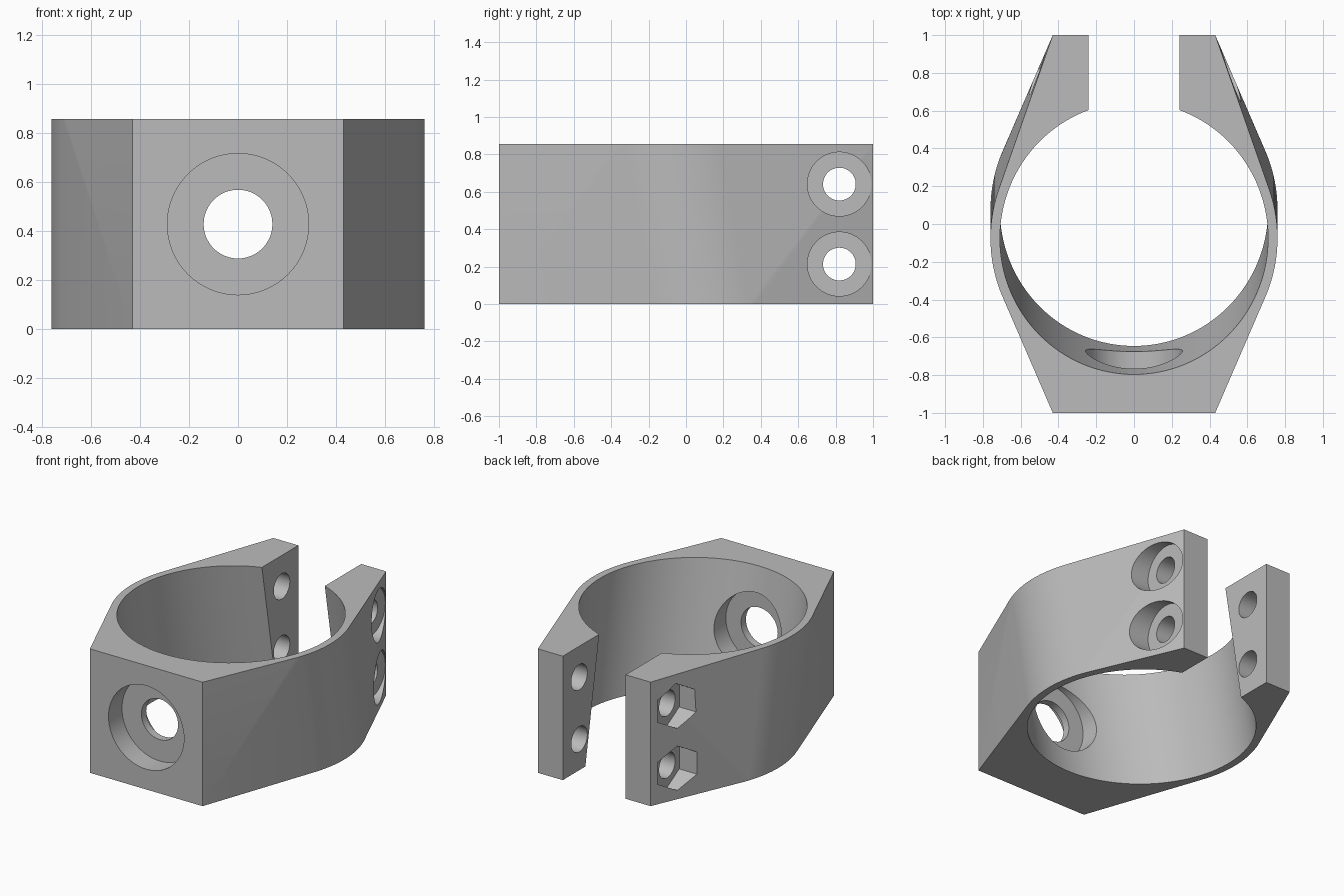
import bpy, bmesh, math
from mathutils import Matrix, Vector

HEIGHT = 0.855
MID = HEIGHT / 2
SHEAR = math.tan(math.radians(10))      # lean of the ring
STRETCH = 1 / math.cos(math.radians(10))

if "Cube" in bpy.data.objects:
    bpy.data.objects.remove(bpy.data.objects["Cube"])

grey = bpy.data.materials.new("plain grey")
grey.use_nodes = True
colour = (0.5, 0.5, 0.5, 1)
grey.diffuse_color = colour
grey.node_tree.nodes["Principled BSDF"].inputs["Base Color"].default_value = colour


def make_object(name, bm):
    bmesh.ops.recalc_face_normals(bm, faces=bm.faces)
    mesh = bpy.data.meshes.new(name)
    bm.to_mesh(mesh)
    bm.free()
    mesh.materials.append(grey)
    obj = bpy.data.objects.new(name, mesh)
    bpy.context.collection.objects.link(obj)
    return obj


def ring_point(radius, angle, z):
    """Point on the leaning cylinder at height z."""
    return Vector((radius * math.cos(angle),
                   radius * STRETCH * math.sin(angle) - SHEAR * (z - MID), z))


def cylinder(name, radius, start, end, sides=64, turn=0.0):
    """Straight cylinder or prism between two points."""
    start, end = Vector(start), Vector(end)
    axis = end - start
    bm = bmesh.new()
    place = (Matrix.Translation((start + end) / 2)
             @ axis.to_track_quat('Z', 'Y').to_matrix().to_4x4()
             @ Matrix.Rotation(turn, 4, 'Z'))
    bmesh.ops.create_cone(bm, cap_ends=True, segments=sides, radius1=radius,
                          radius2=radius, depth=axis.length, matrix=place)
    return make_object(name, bm)


# Clamp body: hull of the leaning ring and the flat front and back ends
SEGMENTS = 128
angles = [2 * math.pi * i / SEGMENTS for i in range(SEGMENTS)]
bm = bmesh.new()
for z in (0, HEIGHT):
    for a in angles:
        bm.verts.new(ring_point(0.76, a, z))
    for x in (-0.43, 0.43):
        for y in (-1, 1):
            bm.verts.new((x, y, z))
hull = bmesh.ops.convex_hull(bm, input=bm.verts)
loose = [v for v in bm.verts if not v.link_faces]
bmesh.ops.delete(bm, geom=loose, context='VERTS')
bmesh.ops.dissolve_limit(bm, angle_limit=math.radians(0.05),
                         verts=bm.verts, edges=bm.edges)
body = make_object("clamp_body", bm)

# Leaning bore
bm = bmesh.new()
loops = [[bm.verts.new(ring_point(0.71, a, z)) for a in angles]
         for z in (-0.2, HEIGHT + 0.2)]
for i in range(SEGMENTS):
    j = (i + 1) % SEGMENTS
    bm.faces.new((loops[0][i], loops[0][j], loops[1][j], loops[1][i]))
for loop in loops:
    bm.faces.new(loop)
cutters = [make_object("bore_cutter", bm)]

# Slot between the two back flanges
bm = bmesh.new()
bmesh.ops.create_cube(bm, size=1, matrix=Matrix.Translation((0, 0.8, MID))
                      @ Matrix.Diagonal((0.48, 1.2, 2, 1)))
cutters.append(make_object("slot_cutter", bm))

# Front hole with a recess on each side
cutters += [
    cylinder("front_hole_cutter", 0.14, (0, -1.2, MID), (0, -0.3, MID)),
    cylinder("front_recess_cutter", 0.288, (0, -1.2, MID), (0, -0.853, MID)),
    cylinder("inner_recess_cutter", 0.256, (0, -0.80, MID), (0, -0.3, MID)),
]

# Flange bolt holes, round seats on +x and hexagonal nut pockets on -x
for z in (HEIGHT * 0.25, HEIGHT * 0.75):
    y = 0.82
    cutters += [
        cylinder("bolt_hole_cutter", 0.0875, (-1, y, z), (1, y, z)),
        cylinder("bolt_seat_cutter", 0.171, (0.43, y, z), (1, y, z)),
    ]
    pocket = cylinder("nut_pocket_cutter", 0.153, (-1, y, z), (-0.43, y, z), 6)
    # turn the hexagon so that a corner points up
    top = max(v.co.z for v in pocket.data.vertices) - z
    if top < 0.15:
        spin = (Matrix.Translation((0, y, z)) @ Matrix.Rotation(math.pi / 6, 4, 'X')
                @ Matrix.Translation((0, -y, -z)))
        pocket.data.transform(spin)
    cutters.append(pocket)

# Cut everything and remove the cutters
bpy.ops.object.select_all(action='DESELECT')
bpy.context.view_layer.objects.active = body
body.select_set(True)
for cutter in cutters:
    cutter.hide_render = True
    cut = body.modifiers.new("cut", 'BOOLEAN')
    cut.operation = 'DIFFERENCE'
    cut.solver = 'EXACT'
    cut.object = cutter
    bpy.ops.object.modifier_apply(modifier=cut.name)
    bpy.data.objects.remove(cutter)

# Smooth curved walls, crisp edges
bpy.ops.object.shade_smooth_by_angle(angle=math.radians(12))
weighted = body.modifiers.new("even_shading", 'WEIGHTED_NORMAL')
weighted.keep_sharp = True
